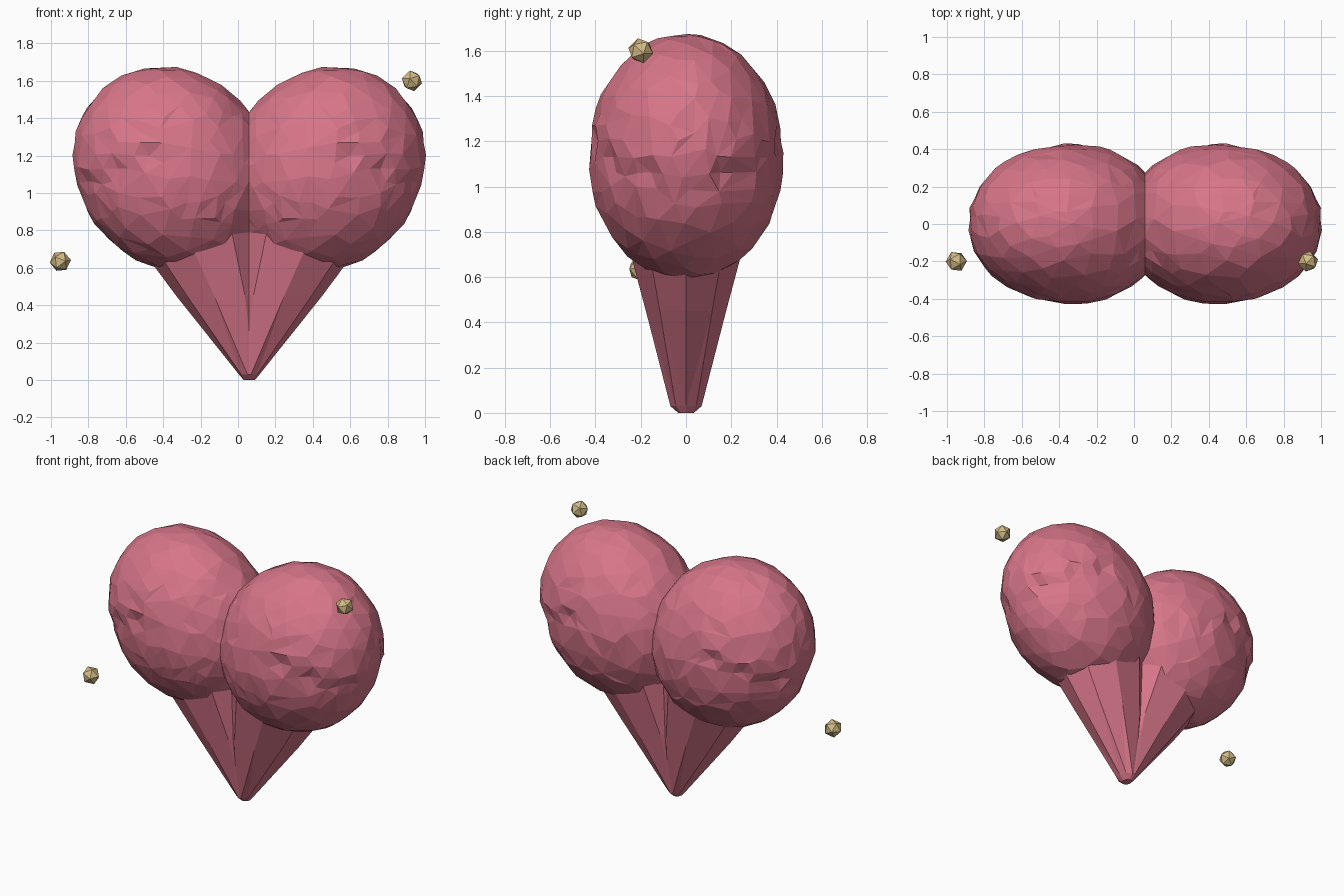
import bpy, bmesh, math, random
from mathutils import Matrix, Vector

random.seed(4)
AXIS_X = 0.06  # plane the two halves meet on

cube = bpy.data.objects.get("Cube")
if cube:
    bpy.data.objects.remove(cube)


def make_material(name, rgb):
    mat = bpy.data.materials.new(name)
    mat.use_nodes = True
    mat.diffuse_color = (*rgb, 1)
    mat.node_tree.nodes["Principled BSDF"].inputs["Base Color"].default_value = (*rgb, 1)
    return mat


def finish(bm, name, mat, location):
    bmesh.ops.recalc_face_normals(bm, faces=bm.faces)
    mesh = bpy.data.meshes.new(name)
    bm.to_mesh(mesh)
    bm.free()
    mesh.materials.append(mat)
    obj = bpy.data.objects.new(name, mesh)
    obj.location = location
    bpy.context.collection.objects.link(obj)
    return obj


def mirror_halves(obj):
    mod = obj.modifiers.new("Mirror", 'MIRROR')
    mod.use_axis[0] = True
    mod.use_bisect_axis[0] = True
    mod.merge_threshold = 0.002


pink = make_material("rose pink", (0.68, 0.18, 0.25))
gold = make_material("pale gold", (0.65, 0.50, 0.24))

# Rounded lobes: leaning ellipsoid with a slanted crease, reduced to uneven facets
bm = bmesh.new()
bmesh.ops.create_icosphere(bm, subdivisions=4, radius=1)
centre = Vector((0.41, 0, 1.13))
for v in bm.verts:
    n = v.co.copy()
    p = Vector((n.x * 0.53, n.y * 0.43, n.z * 0.545))
    p.x += 0.1 * p.z
    p += centre
    below = 1.07 + 0.45 * (0.88 - p.x) - p.z
    if below > 0 and p.x > 0.3:
        p -= n * 0.03 * math.exp(-below * 9) * min(1, (p.x - 0.3) * 4)
    v.co = p + n * random.uniform(-0.006, 0.006)
lobes = finish(bm, "heart_lobes", pink, (AXIS_X, 0, 0))
facets = lobes.modifiers.new("Facets", 'DECIMATE')
facets.ratio = 0.42
mirror_halves(lobes)

# Tapered point: each half is a lofted ring stack that leaves a groove between them
bm = bmesh.new()
SIDES = 9
# height, centre x, half width, half depth
stack = [(0.0, 0.0, 0.03, 0.035), (0.03, 0.0, 0.055, 0.07),
         (0.45, 0.145, 0.245, 0.18), (0.8, 0.28, 0.37, 0.275)]
rings = []
for z, cx, rx, ry in stack:
    ring = []
    for i in range(SIDES):
        a = math.tau * i / SIDES
        ring.append(bm.verts.new((cx + rx * math.cos(a), ry * math.sin(a), z)))
    rings.append(ring)
for low, high in zip(rings, rings[1:]):
    for i in range(SIDES):
        j = (i + 1) % SIDES
        bm.faces.new((low[i], low[j], high[j], high[i]))
bm.faces.new(rings[0])
bm.faces.new(rings[-1])
bmesh.ops.triangulate(bm, faces=bm.faces)
mirror_halves(finish(bm, "heart_point", pink, (AXIS_X, 0, 0)))

# Small floating gems
for name, place, turn in (("lower_gem", (-0.95, -0.2, 0.635), 0.5),
                          ("upper_gem", (0.93, -0.2, 1.6), 1.1)):
    bm = bmesh.new()
    bmesh.ops.create_icosphere(bm, subdivisions=1, radius=0.057)
    bmesh.ops.rotate(bm, verts=bm.verts, matrix=Matrix.Rotation(turn, 3, Vector((1, 1, 0.4))))
    finish(bm, name, gold, place)
